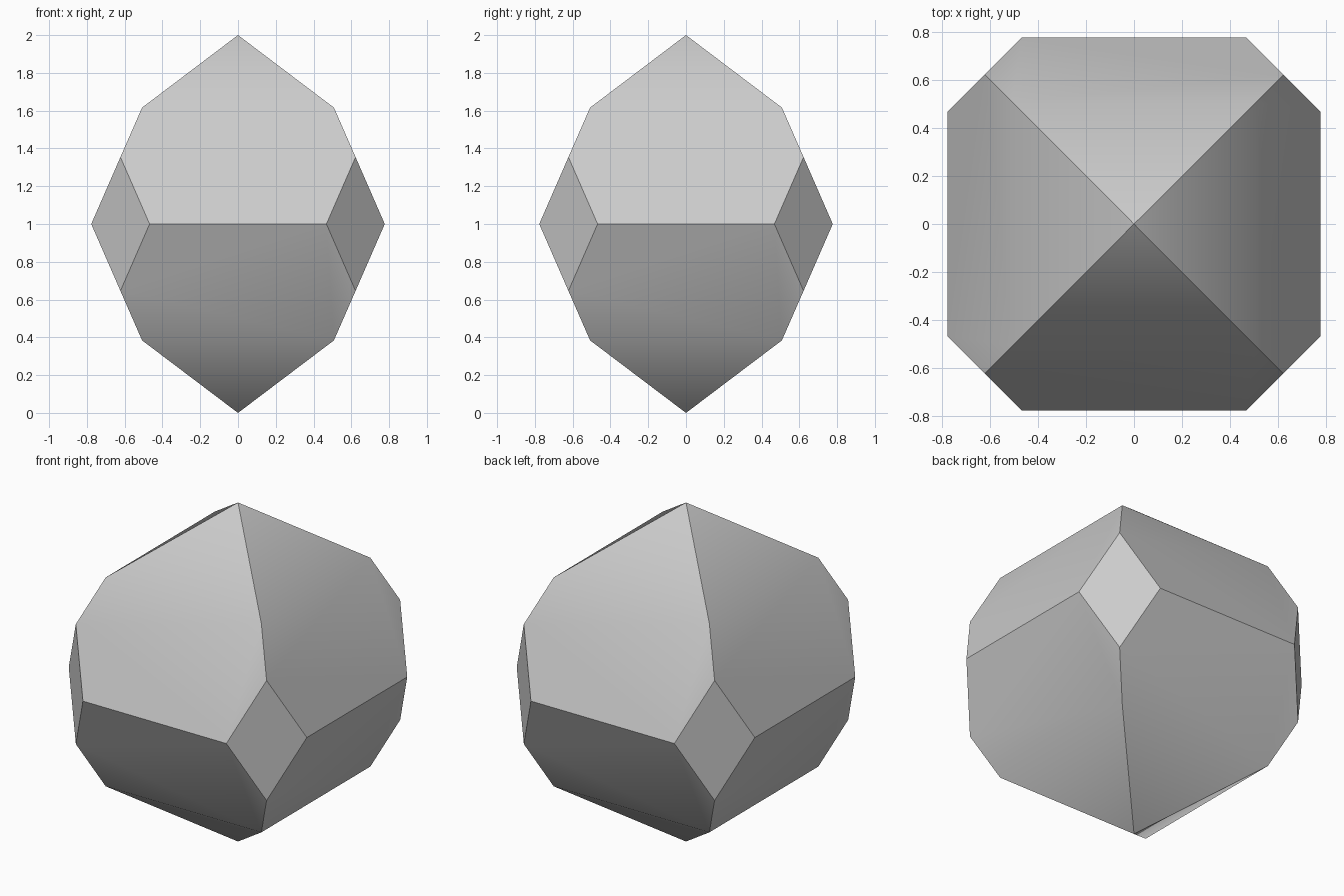
import bpy
import bmesh
from math import radians
from mathutils import Matrix, Vector

default_cube = bpy.data.objects.get("Cube")
if default_cube:
    bpy.data.objects.remove(default_cube, do_unlink=True)

# Single stone colour
GREY = (0.6, 0.6, 0.6, 1.0)
stone = bpy.data.materials.new("stone grey")
stone.use_nodes = True
stone.diffuse_color = GREY
stone.node_tree.nodes["Principled BSDF"].inputs["Base Color"].default_value = GREY

# Key measurements, heights taken from the middle of the crystal
MID = 1.0
GIRDLE_RADIUS, GIRDLE_HALF = 0.777, 0.468
CORNER = (GIRDLE_RADIUS + GIRDLE_HALF) / 2
CORNER_HEIGHT = 0.354
SHOULDER, SHOULDER_HEIGHT = 0.508, 0.616

bm = bmesh.new()


def add_face(points, turn):
    bm.faces.new([bm.verts.new(turn @ Vector(p) + Vector((0, 0, MID))) for p in points])


for quarter in range(4):
    turn = Matrix.Rotation(radians(90 * quarter), 3, "Z")
    for side in (1, -1):
        shoulder_z, corner_z = side * SHOULDER_HEIGHT, side * CORNER_HEIGHT
        # Pyramid facet meeting at the tip
        add_face([(0, 0, side * MID),
                  (-SHOULDER, -SHOULDER, shoulder_z),
                  (SHOULDER, -SHOULDER, shoulder_z)], turn)
        # Steep six-sided facet from the shoulder to the girdle
        add_face([(-SHOULDER, -SHOULDER, shoulder_z),
                  (-CORNER, -CORNER, corner_z),
                  (-GIRDLE_HALF, -GIRDLE_RADIUS, 0),
                  (GIRDLE_HALF, -GIRDLE_RADIUS, 0),
                  (CORNER, -CORNER, corner_z),
                  (SHOULDER, -SHOULDER, shoulder_z)], turn)
    # Upright diamond facet on the corner
    add_face([(CORNER, -CORNER, CORNER_HEIGHT),
              (GIRDLE_HALF, -GIRDLE_RADIUS, 0),
              (CORNER, -CORNER, -CORNER_HEIGHT),
              (GIRDLE_RADIUS, -GIRDLE_HALF, 0)], turn)

bmesh.ops.remove_doubles(bm, verts=bm.verts, dist=0.001)
bmesh.ops.recalc_face_normals(bm, faces=bm.faces)

mesh = bpy.data.meshes.new("faceted_crystal")
bm.to_mesh(mesh)
bm.free()
mesh.materials.append(stone)
crystal = bpy.data.objects.new("faceted_crystal", mesh)
bpy.context.collection.objects.link(crystal)

# Soft shading over the shoulders, crisp edges elsewhere
bpy.context.view_layer.objects.active = crystal
crystal.select_set(True)
bpy.ops.object.shade_smooth_by_angle(angle=radians(38))
